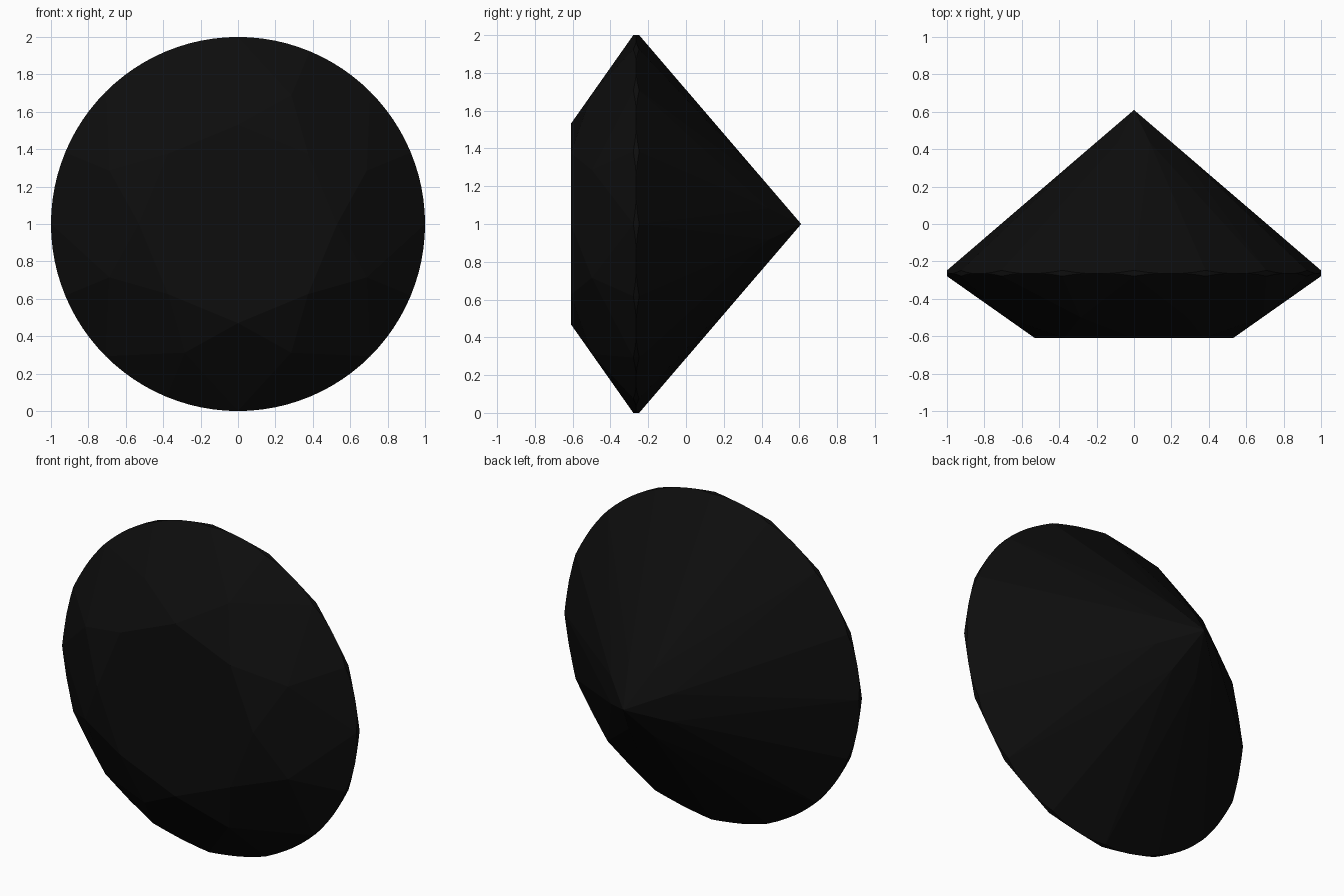
import bpy, bmesh
from math import sin, cos, pi

if "Cube" in bpy.data.objects:
    bpy.data.objects.remove(bpy.data.objects["Cube"])

SEG = 6                                  # girdle steps per girdle facet
TABLE_R, STAR_R, LOWER_R = 0.53, 0.745, 0.22
FRONT, BACK = -0.61, 0.61
CROWN_Y, PAV_Y = -0.279, -0.248          # girdle edges at the scallop cusps
CUSP = cos(pi / 16)
crown_slope = (CROWN_Y - FRONT) / (1 - TABLE_R)
pav_slope = BACK - PAV_Y


def ring(bm, r, y, n, offset=0.0):
    """Points around the y axis."""
    for i in range(n):
        a = 2 * pi * i / n + offset
        bm.verts.new((r * sin(a), y, 1 + r * cos(a)))


bm = bmesh.new()

# table octagon and outer tips of the star facets (on the bezel planes)
ring(bm, TABLE_R, FRONT, 8)
star_y = CROWN_Y - crown_slope * (1 - STAR_R * cos(pi / 8))
ring(bm, STAR_R, star_y, 8, pi / 8)

# tips of the lower girdle facets (on the pavilion planes) and the culet
lower_y = PAV_Y + pav_slope * (1 - LOWER_R * cos(pi / 8))
ring(bm, LOWER_R, lower_y, 8, pi / 8)
bm.verts.new((0, BACK, 1))

# scalloped girdle: round edge where the girdle facets meet the cylinder
up = (CROWN_Y - star_y) / (CUSP * (1 - STAR_R))
down = (lower_y - PAV_Y) / (CUSP * (1 - LOWER_R))
for k in range(SEG):
    bulge = cos((k / SEG - 0.5) * pi / 8) - CUSP
    y1, y2 = CROWN_Y + up * bulge, PAV_Y - down * bulge
    if y2 - y1 < 0.001:
        y1 = y2 = (y1 + y2) / 2
    for y in {y1, y2}:
        ring(bm, 1, y, 16, k / SEG * pi / 8)

# flat facets from the convex hull, coplanar triangles merged
hull = bmesh.ops.convex_hull(bm, input=bm.verts[:])
loose = [v for v in bm.verts if not v.link_faces]
bmesh.ops.delete(bm, geom=loose, context='VERTS')
bmesh.ops.dissolve_limit(bm, angle_limit=0.015, verts=bm.verts[:], edges=bm.edges[:])
bmesh.ops.recalc_face_normals(bm, faces=bm.faces[:])

mesh = bpy.data.meshes.new("brilliant_cut_gem")
bm.to_mesh(mesh)
bm.free()
gem = bpy.data.objects.new("brilliant_cut_gem", mesh)
bpy.context.collection.objects.link(gem)

mat = bpy.data.materials.new("black_gem")
mat.diffuse_color = (0.004, 0.004, 0.004, 1)
mat.use_nodes = True
mat.node_tree.nodes["Principled BSDF"].inputs["Base Color"].default_value = mat.diffuse_color
mesh.materials.append(mat)
